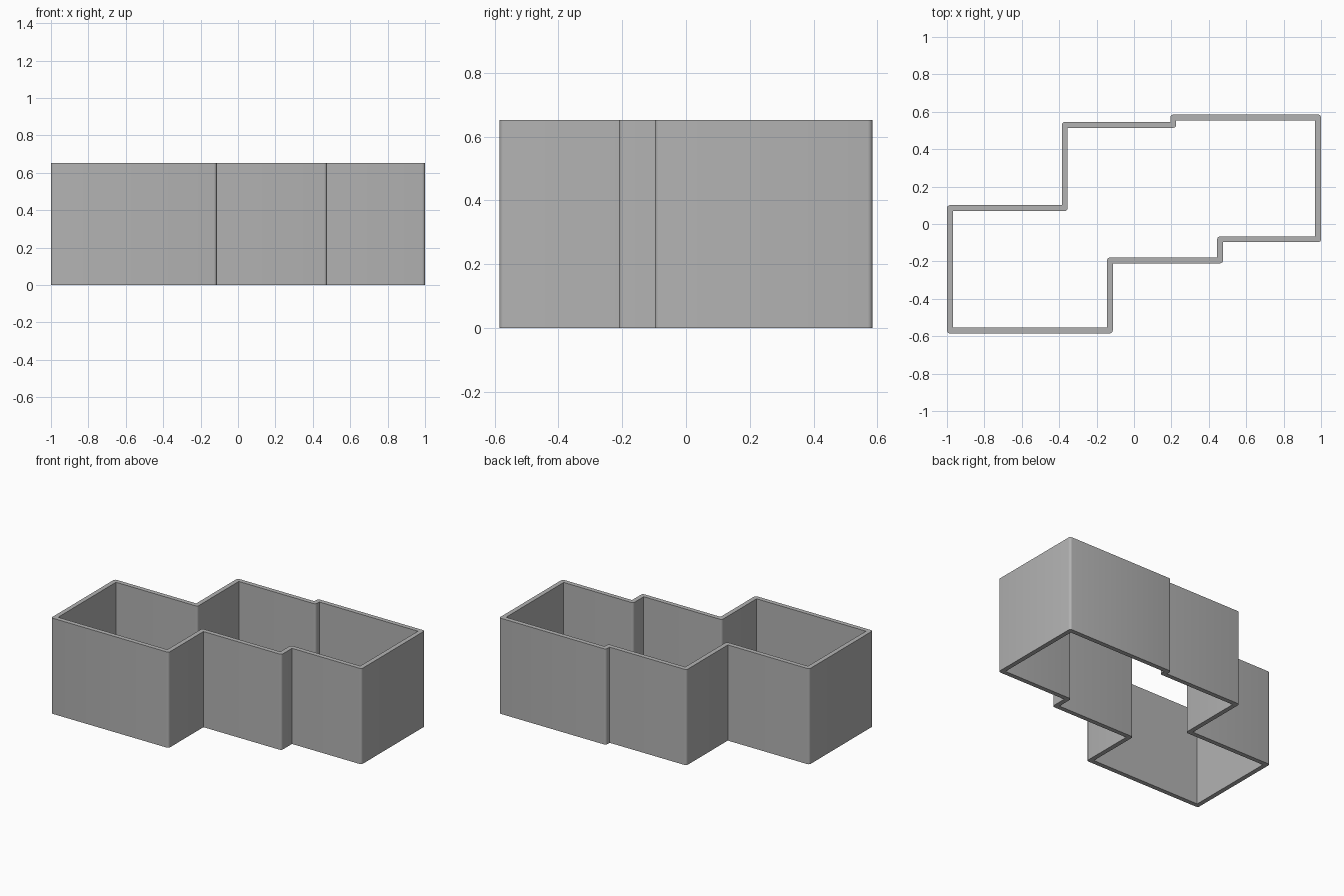
import bpy
import bmesh
import math
from mathutils import Vector

cube = bpy.data.objects.get("Cube")
if cube:
    bpy.data.objects.remove(cube, do_unlink=True)

HEIGHT = 0.652
HALF = 0.0155      # half of the wall thickness
ARC_STEPS = 4      # facets on each rounded corner

grey = bpy.data.materials.new("wall grey")
grey.use_nodes = True
colour = (0.45, 0.45, 0.45, 1)
grey.diffuse_color = colour
grey.node_tree.nodes["Principled BSDF"].inputs["Base Color"].default_value = colour

# Wall centre line, anticlockwise from the front right corner
S = HALF
X, Y = 1 - S, 0.585 - S
path = [Vector(p) for p in (
    (-X, -Y), (-0.129, -Y), (-0.129, -0.195), (0.46, -0.195),
    (0.46, -0.082), (X, -0.082), (X, Y), (0.21, Y),
    (0.21, 0.53), (-0.37, 0.53), (-0.37, 0.085), (-X, 0.085))]


def corner_pairs(before, here, after):
    """Outer and inner wall points at a corner, rounded on its convex side."""
    d0, d1 = (here - before).normalized(), (after - here).normalized()
    n0, n1 = Vector((d0.y, -d0.x)), Vector((d1.y, -d1.x))
    turn = 1 if d0.cross(d1) > 0 else -1
    mitre = here - turn * HALF * (n0 + n1)
    pairs = []
    for i in range(ARC_STEPS + 1):
        a = math.pi / 2 * i / ARC_STEPS
        arc = here + turn * HALF * (n0 * math.cos(a) + n1 * math.sin(a))
        pairs.append((arc, mitre) if turn > 0 else (mitre, arc))
    return pairs


# Flat ring of the wall, raised to full height
bm = bmesh.new()
verts = {}


def vert(p):
    key = (round(p.x, 5), round(p.y, 5))
    if key not in verts:
        verts[key] = bm.verts.new((p.x, p.y, 0))
    return verts[key]


ring = []
for i, point in enumerate(path):
    ring += corner_pairs(path[i - 1], point, path[(i + 1) % len(path)])
for i, (outer, inner) in enumerate(ring):
    next_outer, next_inner = ring[(i + 1) % len(ring)]
    corners = dict.fromkeys(vert(p) for p in (outer, next_outer, next_inner, inner))
    bm.faces.new(list(corners))

raised = bmesh.ops.extrude_face_region(bm, geom=bm.faces[:], use_keep_orig=True)
bmesh.ops.translate(bm, vec=(0, 0, HEIGHT),
                    verts=[g for g in raised["geom"] if isinstance(g, bmesh.types.BMVert)])
bmesh.ops.recalc_face_normals(bm, faces=bm.faces[:])

mesh = bpy.data.meshes.new("stepped_wall")
bm.to_mesh(mesh)
bm.free()
mesh.materials.append(grey)
wall = bpy.data.objects.new("stepped_wall", mesh)
bpy.context.collection.objects.link(wall)

# Smooth the rounded corners, keep the rims and inner corners sharp
bpy.ops.object.select_all(action="DESELECT")
wall.select_set(True)
bpy.context.view_layer.objects.active = wall
bpy.ops.object.shade_smooth_by_angle(angle=math.radians(30))
